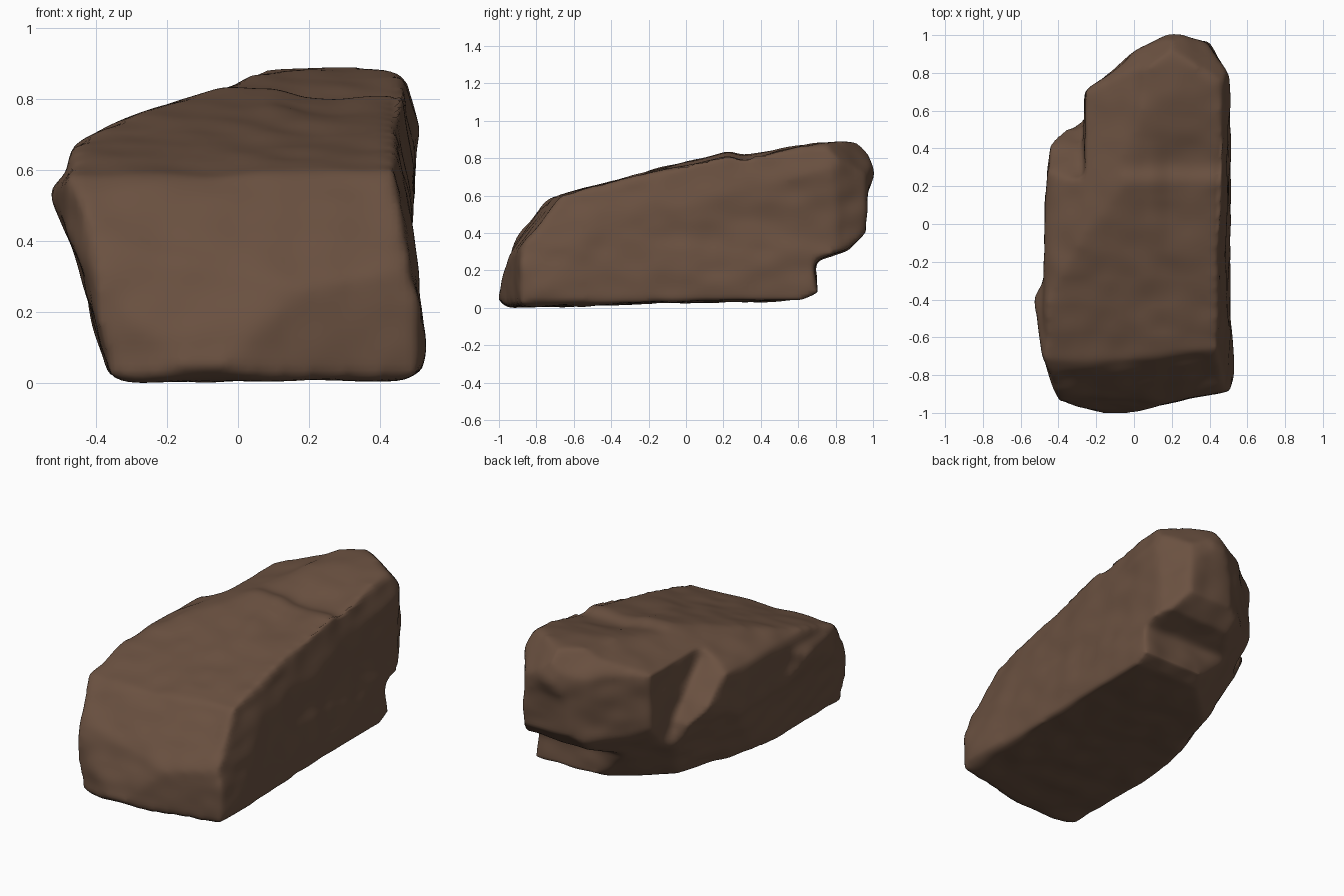
import bpy
import bmesh
from mathutils import Vector, Matrix, noise

cube = bpy.data.objects.get("Cube")
if cube:
    bpy.data.objects.remove(cube, do_unlink=True)


def make_object(name, bm):
    mesh = bpy.data.meshes.new(name)
    bm.to_mesh(mesh)
    bm.free()
    obj = bpy.data.objects.new(name, mesh)
    bpy.context.collection.objects.link(obj)
    return obj


def prism(name, outline, axis, low=-1.5, high=1.5):
    """Extrude a 2D outline along one axis (0 = x, 1 = y, 2 = z)."""
    bm = bmesh.new()

    def place(a, b, depth):
        co = [a, b]
        co.insert(axis, depth)
        return bm.verts.new(co)

    start = [place(a, b, low) for a, b in outline]
    end = [place(a, b, high) for a, b in outline]
    bm.faces.new(start)
    bm.faces.new(end)
    n = len(outline)
    for i in range(n):
        j = (i + 1) % n
        bm.faces.new((start[i], start[j], end[j], end[i]))
    bmesh.ops.recalc_face_normals(bm, faces=bm.faces)
    return make_object(name, bm)


def chip_block(name, point, normal):
    """Large block that breaks off everything beyond a plane."""
    direction = Vector(normal).normalized()
    turn = direction.to_track_quat('Z', 'Y').to_matrix().to_4x4()
    bm = bmesh.new()
    bmesh.ops.create_cube(bm, size=4, matrix=Matrix.Translation(
        Vector(point) + direction * 2) @ turn)
    return make_object(name, bm)


def smoothstep(low, high, value):
    t = max(0.0, min(1.0, (value - low) / (high - low)))
    return t * t * (3 - 2 * t)


# Side profile: sloping top, leaning front, overhanging back
rock = prism("rock", [
    (-1.01, 0.04), (-0.95, 0), (-0.2, 0.02), (0.62, 0.04), (0.7, 0.08),
    (0.69, 0.25), (0.86, 0.3), (0.96, 0.4), (0.97, 0.6), (1.01, 0.72),
    (0.98, 0.83), (0.91, 0.89), (0.6, 0.86), (0.3, 0.81), (0.23, 0.83),
    (0, 0.775), (-0.3, 0.695), (-0.72, 0.585), (-0.86, 0.47), (-0.93, 0.3)], 0)

# Plan outline with the broken back left corner
plan = prism("plan_cutter", [
    (-0.26, 0.54), (-0.41, 0.48), (-0.45, 0.4), (-0.475, 0.1), (-0.475, -0.28),
    (-0.53, -0.4), (-0.49, -0.7), (-0.4, -0.94), (-0.1, -1.02), (0.2, -0.94),
    (0.51, -0.88), (0.525, -0.8), (0.51, 0), (0.5, 0.79), (0.39, 0.97),
    (0.2, 1.02), (0, 0.91), (-0.1, 0.82), (-0.27, 0.7)], 2)

# Front outline: undercut left side, nearly upright right side
front = prism("front_cutter", [
    (-0.3, -0.01), (-0.36, 0.01), (-0.39, 0.12), (-0.45, 0.35), (-0.54, 0.54),
    (-0.475, 0.58), (-0.475, 0.65), (-0.42, 0.69), (-0.26, 0.76), (0, 0.84),
    (0.1, 0.9), (0.44, 0.88), (0.505, 0.82), (0.49, 0.4), (0.525, 0.1),
    (0.525, 0.04), (0.48, 0)], 1)

# Sloping break behind the left shoulder
notch = prism("notch_cutter", [
    (0.24, 1.1), (0.24, 0.72), (0.42, 0.52), (0.5, 0.42), (0.58, 0.2),
    (1.2, 0.2), (1.2, 1.1)], 0, -1, -0.26)

cutters = [
    (plan, 'INTERSECT'), (front, 'INTERSECT'), (notch, 'DIFFERENCE')]

# Chipped corners: a point on each break and its direction
chips = {
    "back_left_foot": ((-0.03, 0.5, 0), (-0.7, 0.7, -0.7)),
    "left_foot": ((-0.3, 0.1, 0.05), (-0.9, 0.3, -0.5)),
    "back_right_top": ((0.35, 0.82, 0.88), (0.58, 0.81, 0.8)),
    "back_left_top": ((-0.05, 0.8, 0.82), (-0.55, 0.75, 0.7)),
    "front_top": ((0.48, -0.68, 0.58), (0.08, -1, 0.76)),
    "right_top_edge": ((0.45, 0, 0.77), (1, -0.06, 0.2)),
}
for name, (point, normal) in chips.items():
    cutters.append((chip_block(name + "_cutter", point, normal), 'DIFFERENCE'))

for cutter, operation in cutters:
    cutter.hide_render = True
    mod = rock.modifiers.new(cutter.name, 'BOOLEAN')
    mod.object = cutter
    mod.operation = operation
    mod.solver = 'EXACT'

# Even surface with worn edges
remesh = rock.modifiers.new("even_surface", 'REMESH')
remesh.mode = 'VOXEL'
remesh.voxel_size = 0.02
worn = rock.modifiers.new("worn_edges", 'SMOOTH')
worn.factor = 0.5
worn.iterations = 9

depsgraph = bpy.context.evaluated_depsgraph_get()
mesh = bpy.data.meshes.new_from_object(rock.evaluated_get(depsgraph))
rock.modifiers.clear()
rock.data = mesh
for cutter, operation in cutters:
    bpy.data.objects.remove(cutter, do_unlink=True)

# Lumps, small chips and a shallow hollow on top
bm = bmesh.new()
bm.from_mesh(mesh)
bm.normal_update()
moves = []
for v in bm.verts:
    p = v.co
    lump = 0.009 * noise.noise(p * 3.2)
    chip = 0.009 * noise.noise(Vector((p.x, p.y, p.z * 1.4)) * 7)
    move = v.normal * (lump + chip)
    hollow = smoothstep(0.08, 0.2, p.x) * smoothstep(-0.2, 0.1, p.y)
    hollow *= 1 - smoothstep(0.3, 0.6, p.y)
    move.z -= 0.025 * hollow * smoothstep(0.4, 0.8, v.normal.z)
    moves.append(move)
for v, move in zip(bm.verts, moves):
    v.co += move

# Rest on the ground
ground = min(v.co.z for v in bm.verts)
bmesh.ops.translate(bm, verts=bm.verts, vec=(0, 0, -ground))
for face in bm.faces:
    face.smooth = True
bm.to_mesh(mesh)
bm.free()

# Brown stone
stone = bpy.data.materials.new("brown_stone")
stone.use_nodes = True
color = (0.145, 0.082, 0.052, 1)
stone.diffuse_color = color
stone.node_tree.nodes["Principled BSDF"].inputs["Base Color"].default_value = color
mesh.materials.clear()
mesh.materials.append(stone)
